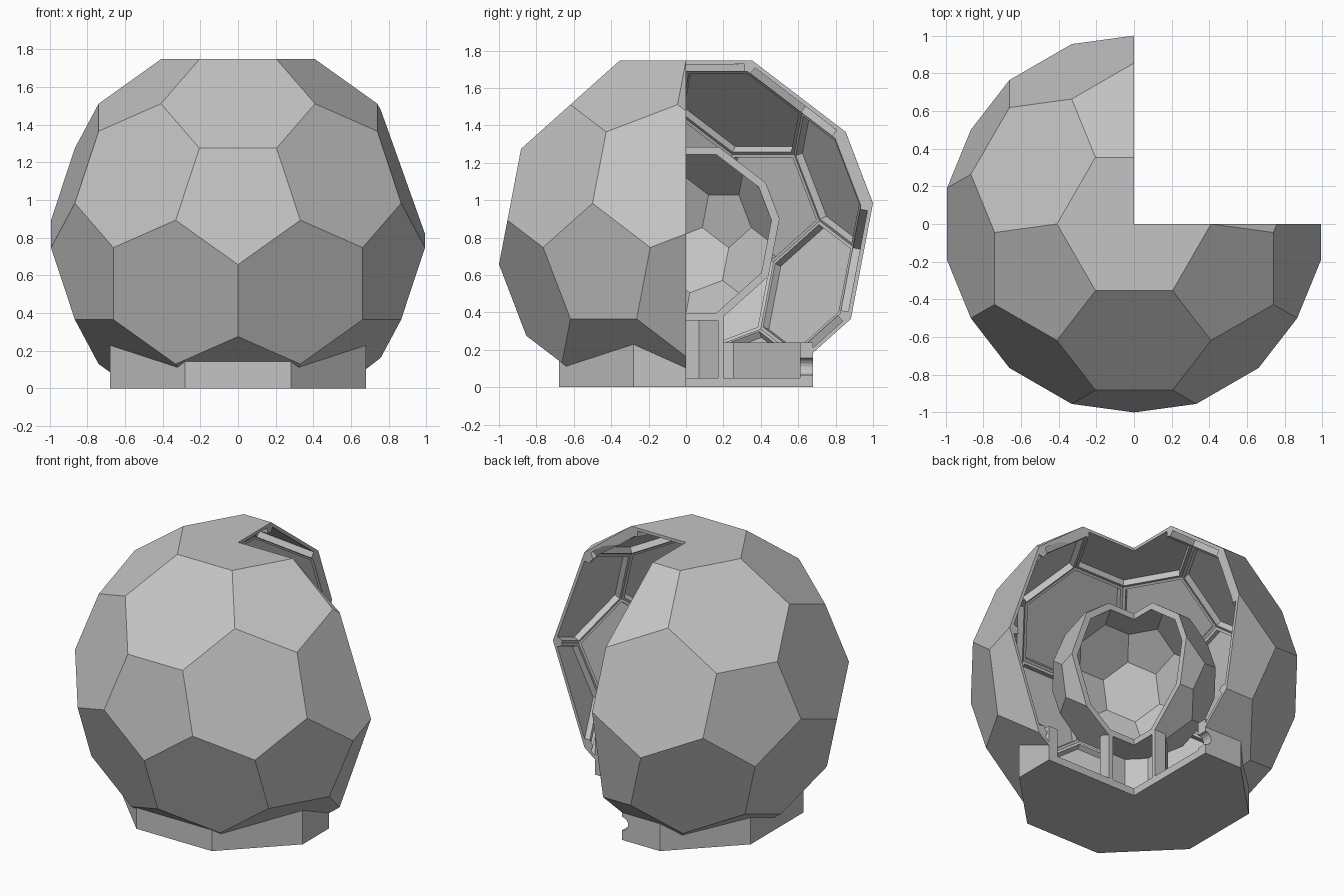
import bpy, bmesh, math
from mathutils import Matrix, Vector

default = bpy.data.objects.get("Cube")
if default:
    bpy.data.objects.remove(default, do_unlink=True)

CENTRE = Vector((0, 0, 0.82))
RADIUS = 1.013

grey = bpy.data.materials.new("light grey")
grey.use_nodes = True
grey.diffuse_color = (0.55, 0.55, 0.55, 1)
grey.node_tree.nodes["Principled BSDF"].inputs["Base Color"].default_value = (0.55, 0.55, 0.55, 1)


def make_object(name, bm):
    mesh = bpy.data.meshes.new(name)
    bm.to_mesh(mesh)
    bm.free()
    mesh.materials.append(grey)
    obj = bpy.data.objects.new(name, mesh)
    bpy.context.scene.collection.objects.link(obj)
    return obj


def football(radius):
    """Truncated icosahedron with a hexagon on top and a pentagon behind it."""
    ico = bmesh.new()
    bmesh.ops.create_icosphere(ico, subdivisions=1, radius=1)
    ico.faces.ensure_lookup_table()
    face = ico.faces[0]
    z = face.calc_center_median().normalized()
    corner = face.verts[0].co
    y = (corner - z * corner.dot(z)).normalized()
    turn = Matrix((y.cross(z), y, z))
    bm = bmesh.new()
    for edge in ico.edges:
        a, b = (v.co for v in edge.verts)
        for p in ((2 * a + b) / 3, (a + 2 * b) / 3):
            bm.verts.new(turn @ p.normalized() * radius)
    ico.free()
    bmesh.ops.convex_hull(bm, input=bm.verts[:])
    bmesh.ops.dissolve_limit(bm, angle_limit=0.02, verts=bm.verts[:], edges=bm.edges[:])
    bmesh.ops.recalc_face_normals(bm, faces=bm.faces[:])
    return bm


def hollow_ball(name, radius, wall_scale, rib=0, recess=0):
    """Ball with an inner cavity; ribs follow the cavity edges when asked."""
    bm = football(radius)
    inner = football(radius * wall_scale)
    if rib:
        bmesh.ops.inset_individual(inner, faces=inner.faces[:], thickness=rib, depth=0)
        panels = [f for f in inner.faces if len(f.verts) > 4]
        bmesh.ops.inset_individual(inner, faces=panels, thickness=0.001, depth=recess)
    bmesh.ops.reverse_faces(inner, faces=inner.faces[:])
    temp = bpy.data.meshes.new("temp")
    inner.to_mesh(temp)
    inner.free()
    bm.from_mesh(temp)
    bpy.data.meshes.remove(temp)
    bmesh.ops.translate(bm, verts=bm.verts[:], vec=CENTRE)
    return make_object(name, bm)


def octagon(name, apothem, bottom, top):
    bm = bmesh.new()
    r = apothem / math.cos(math.pi / 8)
    place = Matrix.Translation((0, 0, (bottom + top) / 2)) @ Matrix.Rotation(math.pi / 8, 4, "Z")
    bmesh.ops.create_cone(bm, cap_ends=True, segments=8, radius1=r, radius2=r,
                          depth=top - bottom, matrix=place)
    return make_object(name, bm)


def quarter():
    bm = bmesh.new()
    bmesh.ops.create_cube(bm, size=4, matrix=Matrix.Translation((2.001, 2.001, 0.8)))
    return make_object("quarter_cutter", bm)


def cable_hole():
    bm = bmesh.new()
    place = Matrix.Translation((0, 0.65, 0.11)) @ Matrix.Rotation(math.pi / 2, 4, "X")
    bmesh.ops.create_cone(bm, cap_ends=True, segments=16, radius1=0.045, radius2=0.045,
                          depth=0.2, matrix=place)
    return make_object("hole_cutter", bm)


def cut(obj, *cutters):
    """Subtract each cutter, then delete it."""
    for cutter in cutters:
        cutter.hide_render = True
        mod = obj.modifiers.new("cut", "BOOLEAN")
        mod.operation = "DIFFERENCE"
        mod.solver = "EXACT"
        mod.object = cutter
        bpy.context.view_layer.objects.active = obj
        bpy.ops.object.modifier_apply(modifier=mod.name)
        bpy.data.objects.remove(cutter, do_unlink=True)


# Outer ball with ribbed panels, opened below for the base
outer = hollow_ball("outer_shell", RADIUS, 0.935, rib=0.02, recess=0.04)
cut(outer, quarter(), octagon("base_cutter", 0.65, -0.5, 0.24))

# Plain inner ball
core = hollow_ball("inner_shell", RADIUS / 2, 0.914)
cut(core, quarter())

# Eight-sided base tray with a cable hole in the back wall
base = octagon("base_tray", 0.68, 0, 0.24)
cut(base, octagon("tray_cutter", 0.61, 0.05, 0.5), cable_hole(), quarter())

# Eight-sided tube holding the inner ball
tube = octagon("support_tube", 0.2, 0.04, 0.38)
cut(tube, octagon("tube_cutter", 0.17, -0.2, 0.6), quarter())
